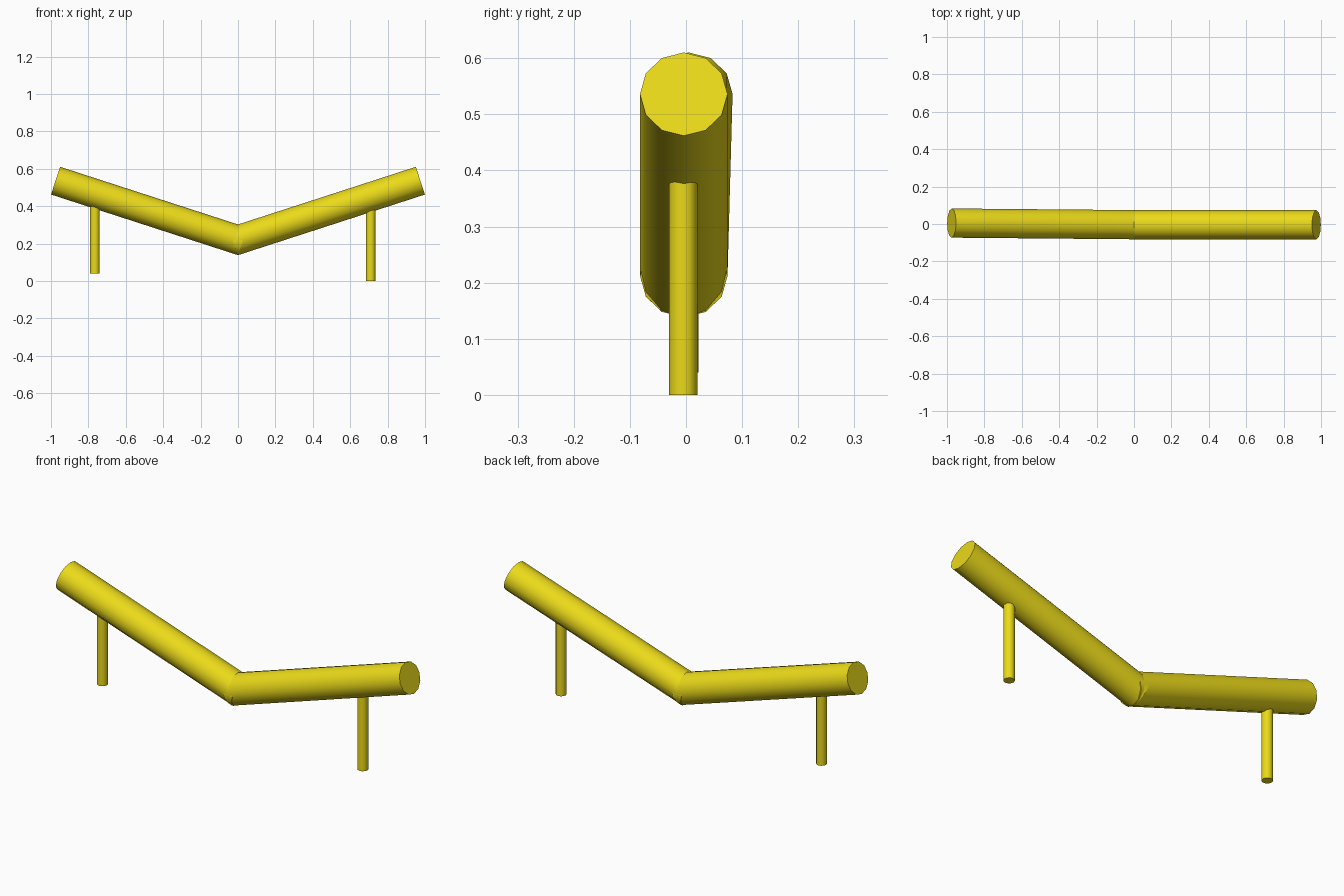
import bpy
import math
from mathutils import Vector

if "Cube" in bpy.data.objects:
    bpy.data.objects.remove(bpy.data.objects["Cube"])

yellow = bpy.data.materials.new("yellow_paint")
yellow.diffuse_color = (0.83, 0.70, 0.01, 1)
yellow.use_nodes = True
yellow.node_tree.nodes["Principled BSDF"].inputs["Base Color"].default_value = yellow.diffuse_color


def rod(name, start, end, radius):
    """12-sided capped cylinder between two points, a vertex at the top."""
    start, end = Vector(start), Vector(end)
    axis = end - start
    bpy.ops.mesh.primitive_cylinder_add(vertices=12, radius=radius, depth=axis.length,
                                        location=(start + end) / 2)
    obj = bpy.context.object
    obj.name = name
    obj.rotation_mode = 'QUATERNION'
    obj.rotation_quaternion = axis.to_track_quat('Z', 'Y')
    obj.data.materials.append(yellow)
    bpy.ops.object.shade_smooth_by_angle(angle=math.radians(40))
    return obj


# Two beams in a shallow V; square-cut inner ends overlap at the joint
R = 0.078
tilt = math.atan(0.326)
overlap = R * math.sin(tilt)
z0 = 0.138 + R * math.cos(tilt)
rod("right_beam", (-overlap, -0.004, z0), (0.975, -0.004, 0.536), R)
rod("left_beam", (overlap, -0.004, z0), (-0.975, 0.005, 0.536), R)

# Legs, the left one set slightly higher
rod("right_leg", (0.71, -0.005, 0), (0.71, -0.005, 0.40), 0.0255)
rod("left_leg", (-0.765, -0.003, 0.04), (-0.765, -0.003, 0.44), 0.0255)
